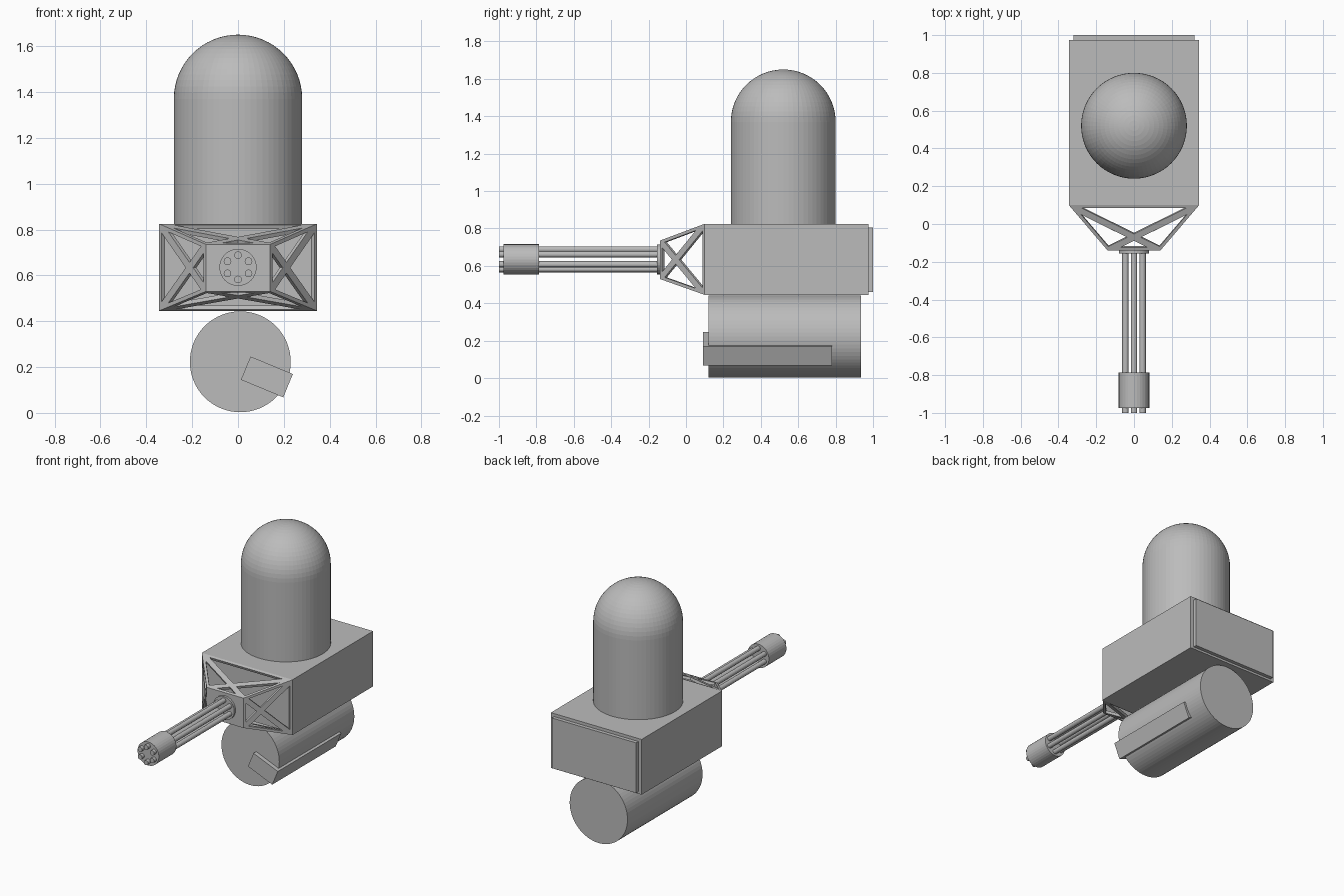
import bpy, bmesh, math
from mathutils import Matrix, Vector

cube = bpy.data.objects.get("Cube")
if cube:
    bpy.data.objects.remove(cube, do_unlink=True)

grey = bpy.data.materials.new("plain grey")
grey.use_nodes = True
colour = (0.5, 0.5, 0.5, 1)
grey.diffuse_color = colour
grey.node_tree.nodes["Principled BSDF"].inputs["Base Color"].default_value = colour


def finish(name, bm):
    mesh = bpy.data.meshes.new(name)
    bmesh.ops.recalc_face_normals(bm, faces=bm.faces)
    bm.to_mesh(mesh)
    bm.free()
    mesh.materials.append(grey)
    obj = bpy.data.objects.new(name, mesh)
    bpy.context.collection.objects.link(obj)
    return obj


def box(name, centre, size, tilt=0):
    bm = bmesh.new()
    m = Matrix.Translation(centre) @ Matrix.Rotation(tilt, 4, 'Y') @ Matrix.Diagonal((*size, 1))
    bmesh.ops.create_cube(bm, size=1, matrix=m)
    return finish(name, bm)


def rod(name, x, z, radius, y0, y1, sides):
    """Cylinder lying along y."""
    bm = bmesh.new()
    m = Matrix.Translation((x, (y0 + y1) / 2, z)) @ Matrix.Rotation(math.pi / 2, 4, 'X')
    bmesh.ops.create_cone(bm, cap_ends=True, segments=sides, radius1=radius,
                          radius2=radius, depth=y1 - y0, matrix=m)
    return finish(name, bm)


# Main housing and rear hatch
box("housing", (0, 0.5375, 0.635), (0.69, 0.875, 0.38))
box("rear_hatch", (0, 0.985, 0.632), (0.64, 0.03, 0.345))

# Domed tower, turned from a profile
R, BASE, SPRING, STEPS = 0.28, 0.82, 1.37, 16
bm = bmesh.new()
points = [Vector((0, 0.52, BASE)), Vector((R, 0.52, BASE))]
for i in range(STEPS + 1):
    a = math.pi / 2 * i / STEPS
    points.append(Vector((R * math.cos(a), 0.52, SPRING + R * math.sin(a))))
verts = [bm.verts.new(p) for p in points]
edges = [bm.edges.new(pair) for pair in zip(verts, verts[1:])]
bmesh.ops.spin(bm, geom=verts + edges, cent=(0, 0.52, 0), axis=(0, 0, 1),
               angle=math.tau, steps=64)
bmesh.ops.remove_doubles(bm, verts=bm.verts, dist=0.0001)
finish("domed_tower", bm)

# Ammunition drum and its slanted feed box
rod("drum", 0.01, 0.223, 0.22, 0.12, 0.935, 64)
box("feed_box", (0.126, 0.157, 0.157)[:1] + (0.435, 0.157), (0.2, 0.69, 0.11),
    math.radians(22.5))

# Tapered truss: each side is four triangles, inset and opened
BACK, FRONT = 0.10, -0.14
back = [(-0.345, 0.445), (0.345, 0.445), (0.345, 0.825), (-0.345, 0.825)]
front = [(-0.14, 0.53), (0.14, 0.53), (0.14, 0.735), (-0.14, 0.735)]
bm = bmesh.new()
bv = [bm.verts.new((x, BACK, z)) for x, z in back]
fv = [bm.verts.new((x, FRONT, z)) for x, z in front]
triangles = []
for i in range(4):
    j = (i + 1) % 4
    wide = (bv[j].co - bv[i].co).length
    narrow = (fv[j].co - fv[i].co).length
    mid = bm.verts.new(bv[i].co.lerp(fv[j].co, wide / (wide + narrow)))
    ring = [bv[i], bv[j], fv[j], fv[i]]
    for k in range(4):
        triangles.append(bm.faces.new((ring[k], ring[(k + 1) % 4], mid)))
bm.faces.new(fv)
bmesh.ops.recalc_face_normals(bm, faces=bm.faces)
bmesh.ops.inset_individual(bm, faces=triangles, thickness=0.017, use_even_offset=True)
bmesh.ops.delete(bm, geom=triangles, context='FACES_ONLY')
truss = finish("truss_mount", bm)
shell = truss.modifiers.new("thickness", 'SOLIDIFY')
shell.thickness = 0.018
shell.offset = -1

# Rotary barrels with hub and muzzle clamp
AXIS = 0.635
rod("barrel_hub", 0, AXIS, 0.08, -0.155, -0.135, 32)
rod("muzzle_clamp", 0, AXIS, 0.081, -0.975, -0.785, 32)
for i in range(6):
    a = math.pi / 2 + i * math.pi / 3
    rod(f"barrel_{i + 1}", 0.053 * math.cos(a), AXIS + 0.053 * math.sin(a),
        0.0165, -1, -0.14, 20)
